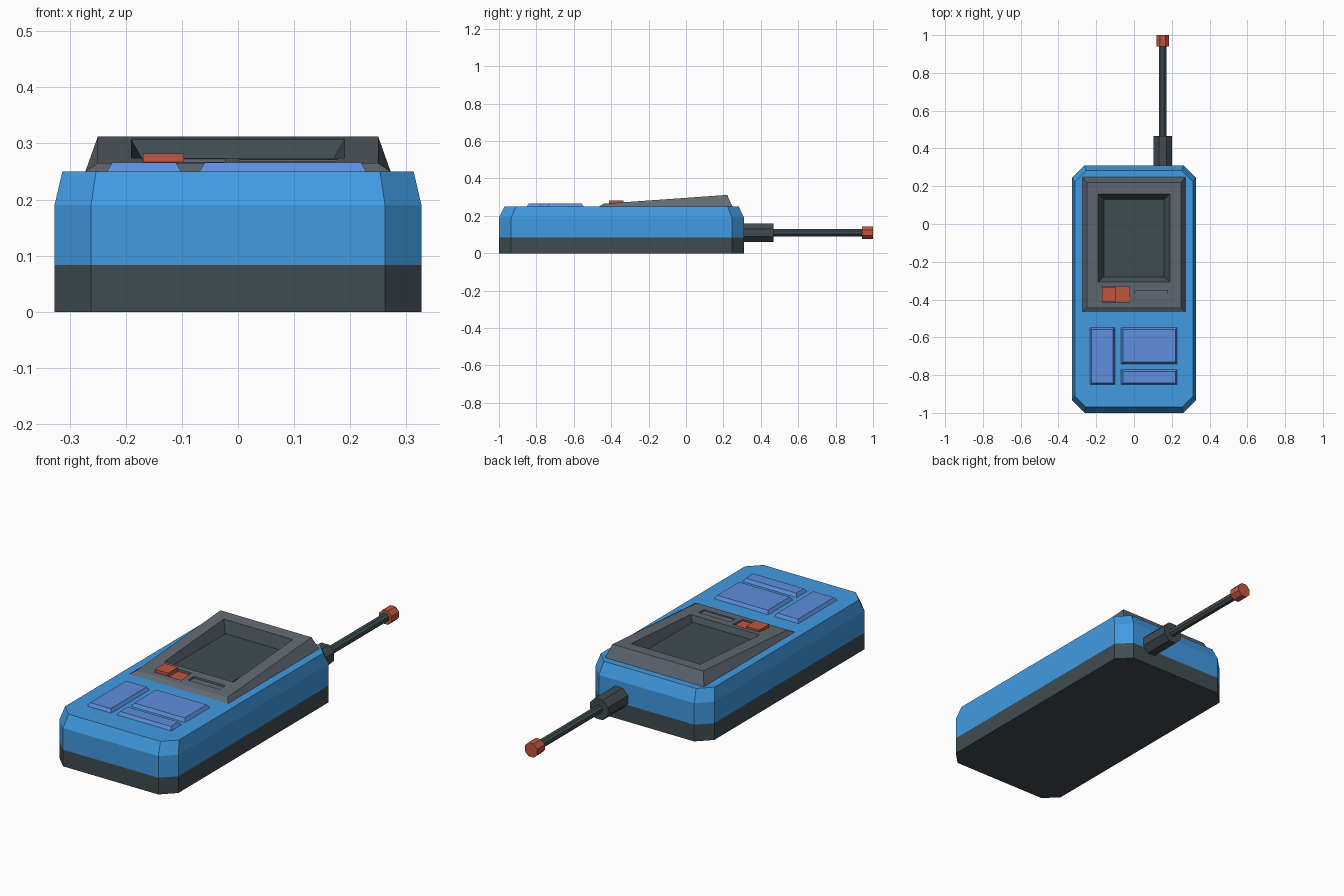
import bpy, bmesh, math
from mathutils import Matrix

if "Cube" in bpy.data.objects:
    bpy.data.objects.remove(bpy.data.objects["Cube"])


def material(name, *rgb):
    m = bpy.data.materials.new(name)
    lin = [((c / 255 + 0.055) / 1.055) ** 2.4 for c in rgb]
    m.diffuse_color = (*lin, 1)
    m.use_nodes = True
    m.node_tree.nodes["Principled BSDF"].inputs["Base Color"].default_value = m.diffuse_color
    return m


BLUE = material("shell blue", 65, 155, 226)
DARK = material("dark slate", 64, 76, 81)
GREY = material("bezel grey", 97, 105, 115)
VIOLET = material("button blue", 94, 142, 222)
RED = material("accent red", 193, 86, 64)


def loft(name, rings, mats, rule=None):
    """Closed solid through rings of points; rule(face centre) picks a material."""
    bm = bmesh.new()
    loops = [[bm.verts.new(p) for p in r] for r in rings]
    n = len(loops[0])
    for a, b in zip(loops, loops[1:]):
        for i in range(n):
            j = (i + 1) % n
            bm.faces.new((a[i], a[j], b[j], b[i]))
    bm.faces.new(loops[0][::-1])
    bm.faces.new(loops[-1])
    bmesh.ops.recalc_face_normals(bm, faces=bm.faces)
    if rule:
        for f in bm.faces:
            f.material_index = rule(f.calc_center_median())
    me = bpy.data.meshes.new(name)
    bm.to_mesh(me)
    bm.free()
    for m in mats:
        me.materials.append(m)
    ob = bpy.data.objects.new(name, me)
    bpy.context.collection.objects.link(ob)
    return ob


def rect(x0, x1, y0, y1, z):
    """Rectangle ring; z is a height or a function of y."""
    h = z if callable(z) else (lambda y: z)
    return [(x, y, h(y)) for x, y in ((x0, y0), (x1, y0), (x1, y1), (x0, y1))]


def plate(name, x0, x1, y0, y1, z0, z1, mat, inset=0.0):
    i = inset
    return loft(name, [rect(x0, x1, y0, y1, z0),
                       rect(x0 + i, x1 - i, y0 + i, y1 - i, z1)], [mat])


def octagon(x, y0, y1, c, z):
    return [(-x + c, y0, z), (x - c, y0, z), (x, y0 + c, z), (x, y1 - c, z),
            (x - c, y1, z), (-x + c, y1, z), (-x, y1 - c, z), (-x, y0 + c, z)]


# Case: dark tray below, blue shell above with a tapered shoulder
low = (0.327, -1.0, 0.31, 0.065)
loft("case", [octagon(*low, 0), octagon(*low, 0.083), octagon(*low, 0.19),
              octagon(0.313, -0.97, 0.282, 0.06, 0.25)],
     [BLUE, DARK], lambda c: 1 if c.z < 0.083 else 0)


# Screen bezel: sloped frame with a dark recessed screen
def slope(y):
    return 0.265 + (y + 0.44) * 0.047 / 0.66


bezel = loft("screen_bezel", [
    rect(-0.272, 0.272, -0.465, 0.248, 0.245),
    rect(-0.272, 0.272, -0.465, 0.248, 0.25),
    rect(-0.25, 0.25, -0.44, 0.22, slope),
    rect(-0.19, 0.19, -0.307, 0.16, slope),
    rect(-0.16, 0.16, -0.28, 0.13, 0.254)],
    [GREY, DARK],
    lambda c: 1 if abs(c.x) < 0.18 and -0.3 < c.y < 0.155 and c.z > 0.252 else 0)

# Pockets cut in the bezel for the switch and the slot
for x0, x1, y0, y1, z in ((-0.17, -0.023, -0.412, -0.332, 0.256),
                          (0.003, 0.177, -0.395, -0.352, 0.262)):
    cutter = plate("pocket_cutter", x0, x1, y0, y1, z, 0.35, GREY)
    cutter.hide_render = True
    mod = bezel.modifiers.new("pocket", "BOOLEAN")
    mod.operation, mod.solver, mod.object = "DIFFERENCE", "EXACT", cutter
    bpy.context.view_layer.objects.active = bezel
    bpy.ops.object.modifier_apply(modifier=mod.name)
    bpy.data.objects.remove(cutter)

# Rocker switch: raised half and pressed half
plate("switch_raised", -0.169, -0.096, -0.411, -0.333, 0.252, 0.282, RED)
plate("switch_pressed", -0.096, -0.024, -0.411, -0.333, 0.252, 0.261, RED)

# Keypad buttons
for i, b in enumerate(((-0.235, -0.1, -0.852, -0.547),
                       (-0.07, 0.23, -0.742, -0.547),
                       (-0.07, 0.23, -0.852, -0.77))):
    plate(f"button_{i + 1}", *b, 0.248, 0.266, VIOLET, 0.011)


# Antenna: eight-sided socket, rod and tip
def rod(name, flat, y0, y1, mat):
    r = flat / math.cos(math.pi / 8)
    ring = [(math.pi / 8 + k * math.pi / 4) for k in range(8)]
    loft(name, [[(0.152 + r * math.cos(a), y, 0.11 + r * math.sin(a))
                 for a in ring] for y in (y0, y1)], [mat])


rod("antenna_socket", 0.05, 0.3, 0.467, DARK)
rod("antenna_rod", 0.019, 0.46, 0.945, DARK)
rod("antenna_tip", 0.034, 0.94, 1.0, RED)
